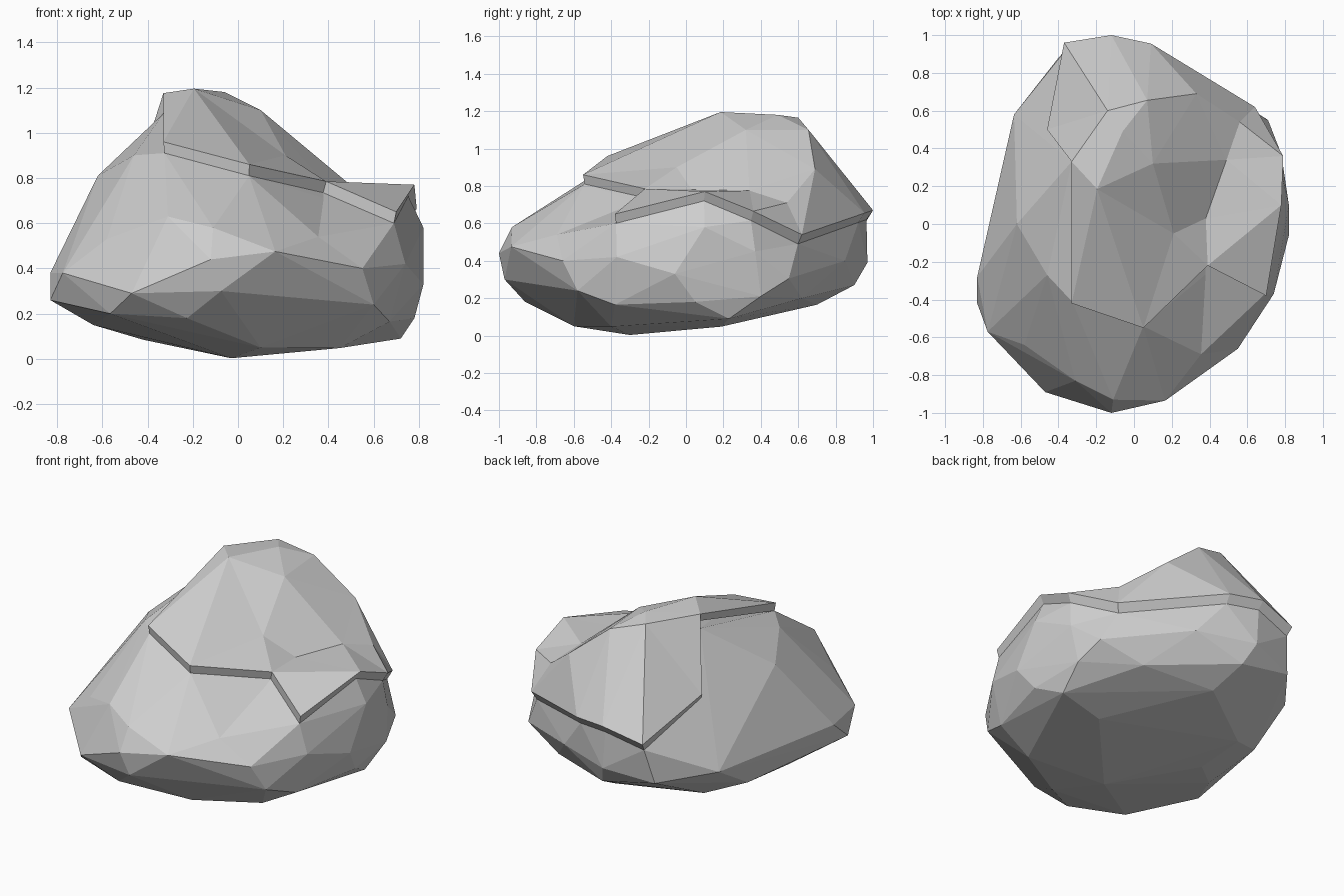
import bpy, bmesh
from mathutils import Vector
from mathutils.geometry import delaunay_2d_cdt

if "Cube" in bpy.data.objects:
    bpy.data.objects.remove(bpy.data.objects["Cube"])

stone = bpy.data.materials.new("stone_grey")
stone.diffuse_color = (0.62, 0.62, 0.62, 1)
stone.use_nodes = True
stone.node_tree.nodes["Principled BSDF"].inputs["Base Color"].default_value = stone.diffuse_color


def finish(bm, name):
    bmesh.ops.recalc_face_normals(bm, faces=bm.faces)
    mesh = bpy.data.meshes.new(name)
    bm.to_mesh(mesh)
    bm.free()
    mesh.materials.append(stone)
    obj = bpy.data.objects.new(name, mesh)
    bpy.context.collection.objects.link(obj)
    return obj


def hull(name, points):
    bm = bmesh.new()
    verts = [bm.verts.new(p) for p in points]
    res = bmesh.ops.convex_hull(bm, input=verts)
    loose = {g for g in res["geom_interior"] + res["geom_unused"]
             if isinstance(g, bmesh.types.BMVert)}
    bmesh.ops.delete(bm, geom=list(loose), context='VERTS')
    return finish(bm, name)


# Outline of the overlapping top slab, counter-clockwise from its front left corner
rim = [(-.33, -.42, .96), (.05, -.55, .86), (.39, -.22, .785), (.70, -.38, .65),
       (.78, .10, .77), (.79, .36, .665), (.64, .62, .54), (.09, .955, .655),
       (-.12, 1.0, .67), (-.37, .96, .605), (-.46, .50, .77), (-.33, .33, 1.175)]
# Peaks and valley points inside the outline
inner = [(-.195, .185, 1.195), (-.14, .60, 1.165), (-.06, .49, 1.18), (.07, .655, 1.10),
         (.10, .32, 1.10), (.33, .69, .89), (.49, .34, .775), (.56, .54, .71),
         (.21, -.05, .90), (.38, .03, .78)]
creases = [(11, 13), (13, 15), (15, 17), (13, 9), (2, 21), (21, 18), (18, 19), (12, 16),
           (16, 20), (20, 21), (17, 6), (4, 21), (4, 18), (12, 0), (12, 1), (1, 20), (16, 18)]


def lowered(p, drop=.05):
    # the rim leans inward, more so at the back and right than at the front
    inset = .985 if p[1] < -.3 else .965
    return Vector((p[0] * inset, p[1] * inset, p[2] - drop))


# Top slab: triangulated surface with a thin rim wall and an underside
pts = rim + inner
n = len(rim)
edges = [(i, (i + 1) % n) for i in range(n)] + creases
flat, _, faces, origin, _, _ = delaunay_2d_cdt(
    [Vector(p[:2]) for p in pts], edges, [], 1, 1e-5)
bm = bmesh.new()
heights = [pts[o[0]][2] if o else .8 for o in origin]
top = [bm.verts.new((v.x, v.y, z)) for v, z in zip(flat, heights)]
under = [bm.verts.new(lowered(v.co)) for v in top]
for f in faces:
    bm.faces.new([top[i] for i in f])
    bm.faces.new([under[i] for i in reversed(f)])
for e in [e for e in bm.edges if len(e.link_faces) == 1 and e.verts[0] in top]:
    a, b = (top.index(v) for v in e.verts)
    bm.faces.new((top[a], top[b], under[b], under[a]))
finish(bm, "top_slab")

# Main boulder body
body = [
    # widest band
    (-.83, -.28, .38), (-.83, -.42, .26), (-.775, -.57, .38), (-.47, -.89, .29),
    (-.12, -1.0, .44), (.165, -.935, .475), (.55, -.66, .40), (.60, -.58, .24),
    (.74, -.37, .42), (.82, -.06, .33), (.82, .10, .58), (.78, .37, .45),
    (.71, .55, .305), (.25, .85, .40), (-.10, .97, .39), (-.40, .88, .34), (-.635, .58, .36),
    # underside
    (-.075, -.97, .30), (-.225, -.86, .18), (.10, -.60, .05), (-.03, -.30, .003),
    (.45, -.40, .048), (.42, .19, .048), (.72, .23, .09), (.67, -.38, .165),
    (.78, .05, .18), (.75, .40, .21), (.45, .62, .20), (-.05, .90, .27), (0, .70, .165),
    (-.42, .10, .085), (-.42, .42, .11), (-.64, .30, .19), (-.64, -.10, .15),
    (-.565, -.75, .20),
    # front and left shoulders
    (-.11, -.93, .58), (-.31, -.83, .63), (.355, -.69, .54), (-.58, -.64, .53),
    (-.62, 0, .81), (-.46, -.27, .90)]
body += [lowered(p) for i, p in enumerate(rim) if i not in (3, 4, 5, 11)]
body.append((-.33, .33, 1.085))
hull("boulder_body", body)

# Right shoulder that carries the slab beyond the notch
shoulder = [lowered(rim[i]) for i in (2, 3, 4, 5, 6)]
shoulder += [(.49, .30, .68), (.355, -.69, .54), (.55, -.66, .40), (.74, -.37, .42),
             (.82, .10, .58), (.82, -.06, .33), (.78, .37, .45), (.50, 0, .20)]
hull("right_shoulder", shoulder)
